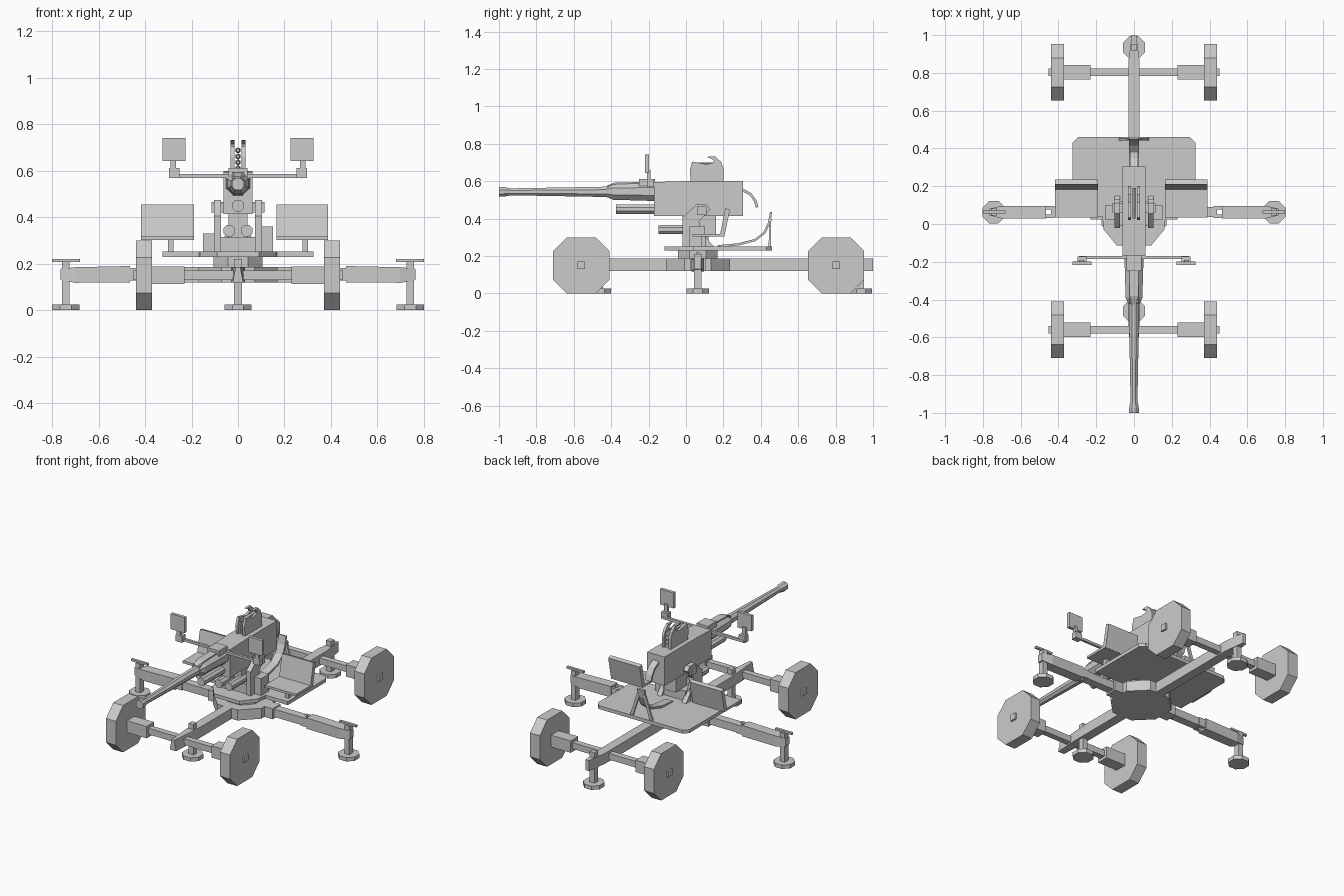
import bpy, bmesh, math
from mathutils import Vector

if "Cube" in bpy.data.objects:
    bpy.data.objects.remove(bpy.data.objects["Cube"])

grey = bpy.data.materials.new("plain_grey")
grey.diffuse_color = (0.6, 0.6, 0.6, 1)
grey.use_nodes = True
grey.node_tree.nodes["Principled BSDF"].inputs["Base Color"].default_value = grey.diffuse_color


def finish(name, bm):
    bmesh.ops.recalc_face_normals(bm, faces=bm.faces)
    me = bpy.data.meshes.new(name)
    bm.to_mesh(me)
    bm.free()
    me.materials.append(grey)
    ob = bpy.data.objects.new(name, me)
    bpy.context.collection.objects.link(ob)
    return ob


def loft(name, rings):
    """Skin a list of equal-length point rings and cap both ends."""
    bm = bmesh.new()
    vs = [[bm.verts.new(p) for p in r] for r in rings]
    n = len(vs[0])
    for a, b in zip(vs, vs[1:]):
        for i in range(n):
            j = (i + 1) % n
            bm.faces.new((a[i], a[j], b[j], b[i]))
    bm.faces.new(vs[0])
    bm.faces.new(vs[-1])
    return finish(name, bm)


def box(name, x, y, z):
    return loft(name, [[(x[0], y[0], h), (x[1], y[0], h), (x[1], y[1], h), (x[0], y[1], h)] for h in z])


def plate_x(name, pts, x0, x1):
    """Side profile (y, z) extruded along x."""
    return loft(name, [[(x, y, z) for y, z in pts] for x in (x0, x1)])


def plate_z(name, pts, z0, z1):
    return loft(name, [[(x, y, z) for x, y in pts] for z in (z0, z1)])


def tube_y(name, x, z, stations, n=8):
    """Faceted round body along y, stations are (y, radius)."""
    ang = [2 * math.pi * (i + .5) / n for i in range(n)]
    return loft(name, [[(x + r * math.cos(a), y, z + r * math.sin(a)) for a in ang] for y, r in stations])


def prism_z(name, x, y, r, z0, z1, n=8):
    ang = [2 * math.pi * (i + .5) / n for i in range(n)]
    return plate_z(name, [(x + r * math.cos(a), y + r * math.sin(a)) for a in ang], z0, z1)


def strip(name, path, t, x0, x1):
    """Bent sheet following a (y, z) path with thickness t."""
    up, low = [], []
    for i, p in enumerate(path):
        a, b = Vector(path[max(i - 1, 0)]), Vector(path[min(i + 1, len(path) - 1)])
        d = (b - a).normalized()
        n = Vector((-d.y, d.x)) * t / 2
        up.append(tuple(Vector(p) + n))
        low.append(tuple(Vector(p) - n))
    return plate_x(name, up + low[::-1], x0, x1)


def span(s, a, b):
    return sorted((s * a, s * b))


# Wheels and axles
h, c = .15, .077
octagon = [(-c, h), (c, h), (h, c), (h, -c), (c, -h), (-c, -h), (-h, -c), (-h, c)]
for label, y in (("front", -.56), ("rear", .803)):
    box(label + "_axle", (-.25, .25), (y - .019, y + .019), (.13, .17))
    for side, s in (("left", -1), ("right", 1)):
        plate_x(f"{label}_{side}_wheel", [(y + p, .15 + q) for p, q in octagon], *span(s, .37, .44))
        box(f"{label}_{side}_axle_sleeve", span(s, .23, .37), (y - .038, y + .038), (.112, .188))
        box(f"{label}_{side}_hub", span(s, .43, .452), (y - .02, y + .02), (.13, .17))

# Longitudinal beam with tapered ends
loft("main_beam", [[(-w, y, .12), (w, y, .12), (v, y, .187), (-v, y, .187)]
                   for y, w, v in ((-.66, .022, .01), (-.5, .03, .024), (-.4, .03, .03),
                                   (.86, .03, .03), (1, .012, .012))])
for label, y in (("front", -.46), ("rear", .935)):
    box(label + "_jack_column", (-.017, .017), (y - .017, y + .017), (.02, .22))
    prism_z(label + "_jack_pad", 0, y, .064, 0, .025)

# Folding side outriggers
Y = .063
for side, s in (("left", -1), ("right", 1)):
    box(side + "_arm_root", span(s, .1, .23), (Y - .04, Y + .04), (.12, .187))
    box(side + "_inner_arm", span(s, .2, .44), (Y - .026, Y + .026), (.13, .18))
    for dy in (-.022, .022):
        box(side + "_hinge_lug", span(s, .42, .49), (Y + dy - .009, Y + dy + .009), (.128, .182))
    loft(side + "_outer_arm", [[(s * x, Y - w, a), (s * x, Y + w, a), (s * x, Y + w, b), (s * x, Y - w, b)]
                               for x, w, a, b in ((.465, .033, .12, .19), (.7, .033, .118, .185),
                                                  (.765, .018, .13, .178))])
    box(side + "_jack_column", span(s, .726, .758), (Y - .019, Y + .019), (.02, .21))
    box(side + "_jack_handle", span(s, .68, .80), (Y - .008, Y + .008), (.207, .22))
    prism_z(side + "_jack_pad", s * .742, Y, .064, 0, .025)

# Central base, turning ring and platform
prism_z("base_octagon", 0, Y, .185, .12, .187)
prism_z("turning_ring", 0, Y, .115, .187, .232)
half = [(.09, -.115), (.16, -.03), (.168, .04), (.325, .04), (.325, .43), (.297, .46)]
plate_z("platform", half + [(-x, y) for x, y in half[::-1]], .23, .252)

# Crew seats on posts
for side, x0, x1, s in (("left", -.417, -.19, -1), ("right", .165, .388, 1)):
    box(side + "_seat_post", span(s, .278, .302), (.08, .105), (.25, .306))
    box(side + "_seat_pan", (x0, x1), (.035, .2), (.303, .318))
    plate_x(side + "_seat_back", [(.182, .316), (.205, .303), (.235, .448), (.21, .455)], x0, x1)

# Gun carriage cheeks and central post
for side, s in (("left", -1), ("right", 1)):
    plate_x(side + "_cheek", [(-.02, .24), (-.02, .405), (.055, .475), (.11, .475), (.13, .45), (.07, .385),
                              (.08, .33), (.15, .25)], *span(s, .073, .104))
    box(side + "_trunnion", span(s, .05, .115), (.06, .11), (.42, .465))
    box(side + "_gearbox", span(s, .09, .15), (.02, .10), (.25, .36 if s > 0 else .33))
    tube_y(side + "_balance_cylinder", s * .037, .342, [(-.147, .027), (.05, .027)])
box("carriage_crosspiece", (-.08, .08), (-.01, .12), (.25, .315))
box("elevating_block", (-.04, .04), (-.02, .16), (.31, .42))

# Receiver, barrel and recoil tube
plate_x("receiver", [(-.17, .415), (.305, .415), (.305, .6), (-.015, .6), (-.17, .595)], -.062, .062)
tube_y("barrel_casing", 0, .545, [(-.425, .032), (-.39, .048), (-.17, .055)])
tube_y("barrel", 0, .543, [(-1, .028), (-.975, .028), (-.935, .02), (-.42, .03), (-.2, .03)])
tube_y("recoil_tube", 0, .45, [(-.375, .027), (-.16, .027)])
plate_x("casing_cover", [(-.42, .575), (-.38, .592), (-.17, .597), (-.17, .56), (-.42, .555)], -.025, .025)

# Loading guides with a clip of rounds
for side, s in (("left", -1), ("right", 1)):
    plate_x(side + "_loader_guide", [(.025, .6), (.02, .66), (.035, .705), (.11, .69), (.15, .7), (.145, .715),
                                     (.11, .73), (.155, .733), (.185, .705), (.2, .67), (.2, .6)],
            *span(s, .016, .032))
for i in range(4):
    tube_y("clip_round", 0, .61 + i * .026, [(.03, .008), (.08, .013), (.19, .013)], 6)

# Ejection deflector and curved case chute with its legs
strip("case_deflector", [(.3, .555), (.345, .53), (.37, .495), (.38, .46)], .014, -.022, .022)
strip("case_chute", [(.17, .252), (.28, .262), (.37, .285), (.42, .325), (.445, .38), (.455, .435)], .012, -.026, .026)
for side, s in (("left", -1), ("right", 1)):
    loft(side + "_chute_leg", [[(s * (x - .01), y - .006, z), (s * (x + .01), y - .006, z),
                                (s * (x + .01), y + .006, z), (s * (x - .01), y + .006, z)]
                               for x, y, z in ((.07, .448, .25), (.02, .45, .40))])

# Sight crossbar with two panels
box("sight_bar", (-.29, .29), (-.186, -.17), (.57, .586))
box("sight_bracket", (-.04, .04), (-.25, -.165), (.575, .612))
for side, s in (("left", -1), ("right", 1)):
    box(side + "_sight_foot", span(s, .252, .298), (-.208, -.172), (.57, .612))
    box(side + "_sight_post", span(s, .266, .29), (-.208, -.19), (.605, .66))
    box(side + "_sight_panel", span(s, .226, .325), (-.218, -.198), (.643, .742))
